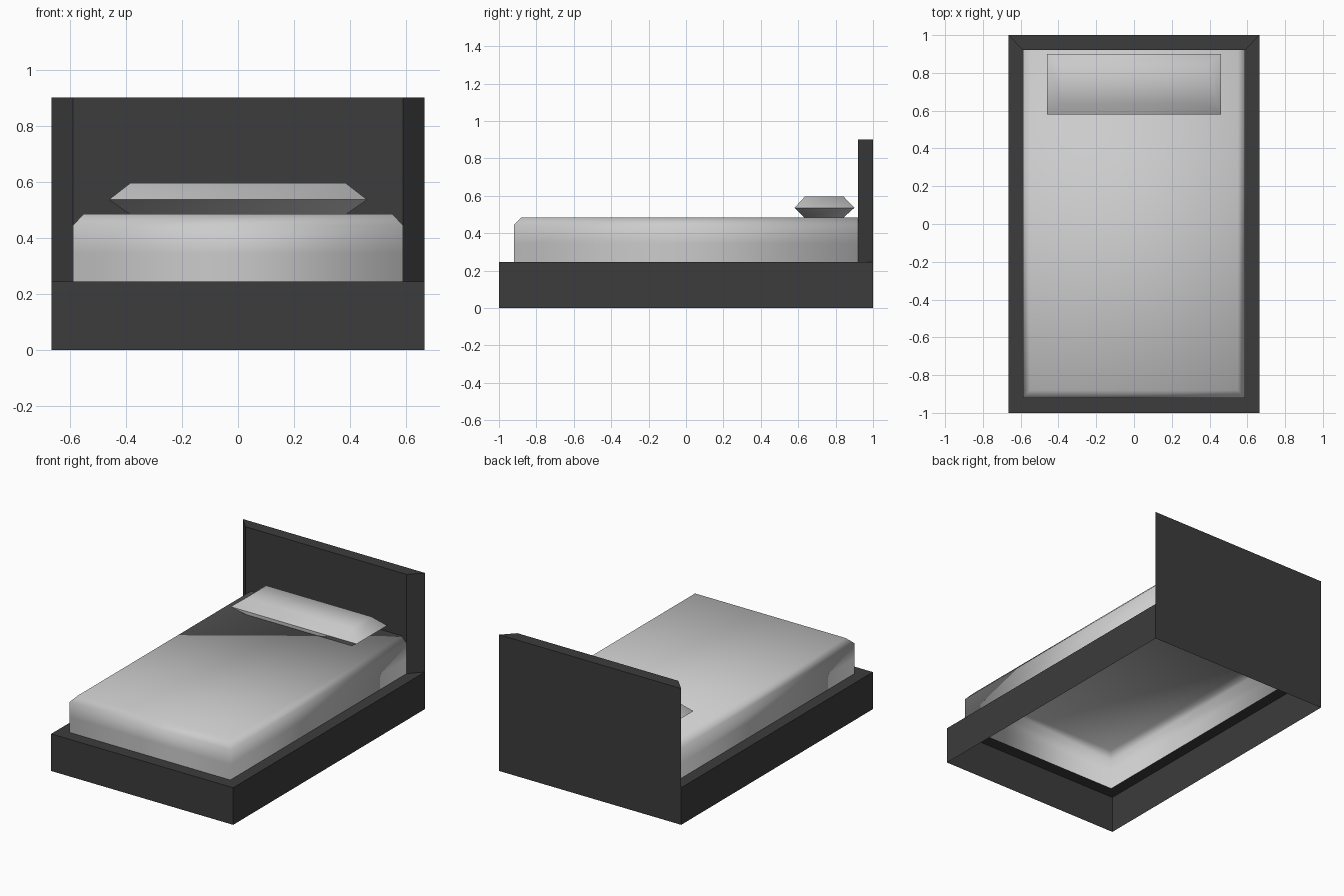
import bpy, bmesh, math

if "Cube" in bpy.data.objects:
    bpy.data.objects.remove(bpy.data.objects["Cube"])

dark = bpy.data.materials.new("dark_wood")
dark.diffuse_color = (0.045, 0.045, 0.045, 1)
dark.use_nodes = True
dark.node_tree.nodes["Principled BSDF"].inputs["Base Color"].default_value = dark.diffuse_color


def loft(name, rings, cap=True, mat=None, smooth=None):
    """Stack of rings, each (back half width, front half width, y front, y back, z)."""
    bm = bmesh.new()
    loops = []
    for back, front, y0, y1, z in rings:
        pts = [(-front, y0), (front, y0), (back, y1), (-back, y1)]
        loops.append([bm.verts.new((x, y, z)) for x, y in pts])
    for a, b in zip(loops, loops[1:]):
        for i in range(4):
            j = (i + 1) % 4
            bm.faces.new((a[i], a[j], b[j], b[i]))
    if cap:
        bm.faces.new(loops[-1])
    mesh = bpy.data.meshes.new(name)
    bm.to_mesh(mesh)
    bm.free()
    ob = bpy.data.objects.new(name, mesh)
    bpy.context.collection.objects.link(ob)
    if mat:
        mesh.materials.append(mat)
    if smooth:
        bpy.ops.object.select_all(action='DESELECT')
        ob.select_set(True)
        bpy.context.view_layer.objects.active = ob
        bpy.ops.object.shade_smooth_by_angle(angle=math.radians(smooth))
    return ob


W, IW, IY = 0.665, 0.588, 0.92   # outer half width, inner half width, inner half length
RIM, TOP = 0.245, 0.485          # frame height, mattress height

# Bed frame: outer walls and flat mitred rim, open underneath
loft("bed_frame", [(W, W, -1, 1, 0), (W, W, -1, 1, RIM), (IW, IW, -IY, IY, RIM)],
     cap=False, mat=dark)

# Headboard: raised from the back rim, with mitred ends
loft("headboard", [(W, IW, IY, 1, RIM), (W, IW, IY, 1, 0.9)], mat=dark)

# Mattress: chamfered on the front and sides, open underneath
loft("mattress", [(IW, IW, -IY, IY, RIM), (IW, IW, -IY, IY, 0.345),
                  (IW, IW, -IY, IY, 0.445), (0.55, 0.55, -0.88, IY, TOP)], smooth=180)

# Pillow: resting on the mattress, widest at mid height
loft("pillow", [(0.387, 0.387, 0.632, 0.843, TOP), (0.46, 0.46, 0.58, 0.9, 0.536),
                (0.383, 0.383, 0.635, 0.843, 0.596)], smooth=60)
